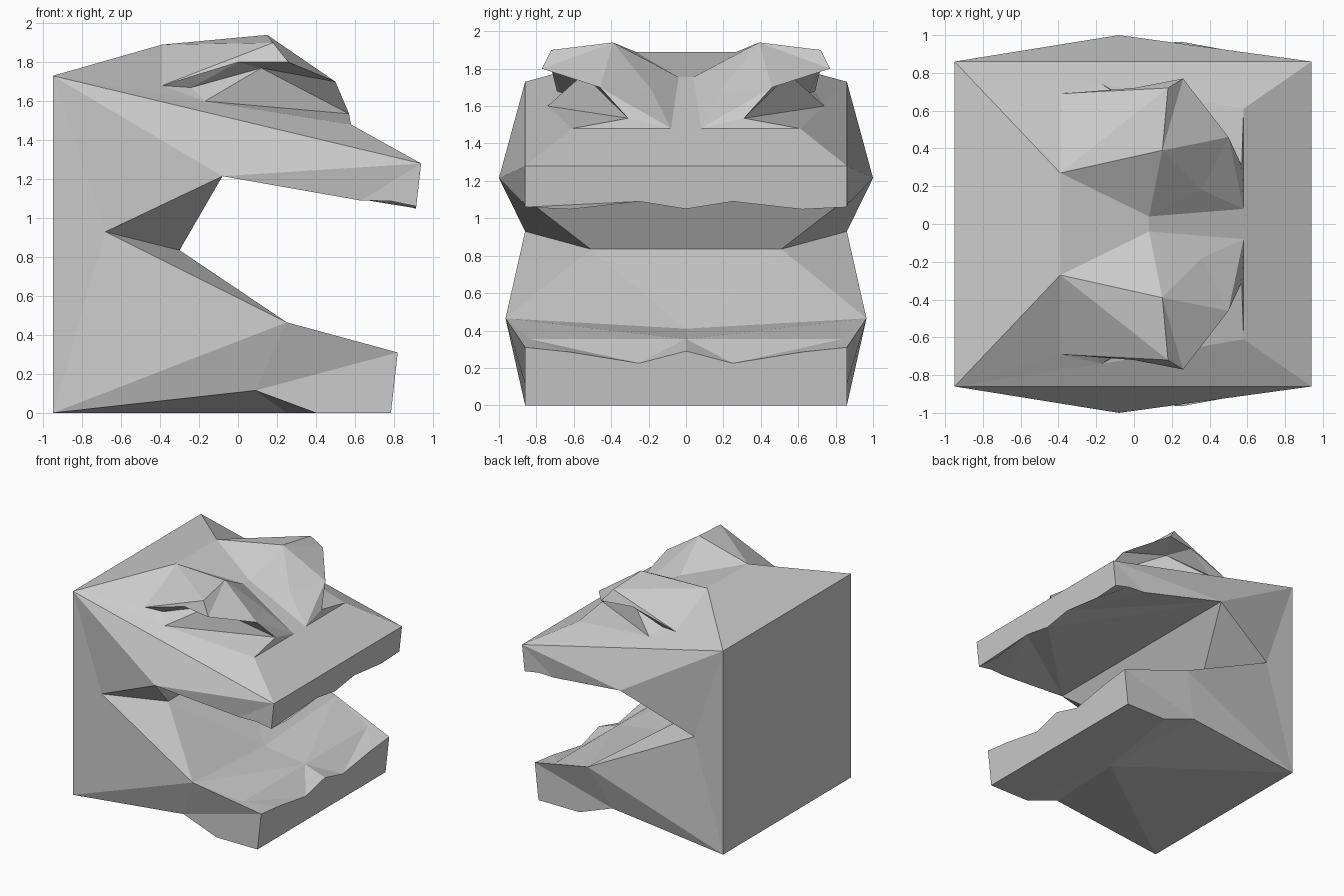
import bpy, bmesh

if "Cube" in bpy.data.objects:
    bpy.data.objects.remove(bpy.data.objects["Cube"])

bm = bmesh.new()
part = 0  # index of the part that new faces belong to


def mid(p):
    """Point moved onto the symmetry plane."""
    return (p[0], 0, p[2])


def panel(*pts):
    """One flat panel and its mirror image."""
    for s in (1, -1):
        f = bm.faces.new([bm.verts.new((x, y * s, z)) for x, y, z in pts])
        f.material_index = part


def fan(hub, *rim):
    """Triangles from a hub to a rim, on both sides."""
    for a, b in zip(rim, rim[1:]):
        panel(hub, a, b)


# Landmarks shared between parts
base, back, nose = (-.95, .86, 0), (-.95, .86, 1.73), (.94, .86, 1.28)
cheek, corner, throat = (-.08, 1, 1.215), (-.68, .86, .93), (-.3, .51, .835)
jaw, tongue = (.25, .965, .465), (.25, 0, .41)
crown, inner, bridge = (-.39, .27, 1.89), (.08, .04, 1.755), (.58, .08, 1.48)
tail, front = (-.39, .69, 1.68), (.5, .46, 1.7)
lash, bag = (-.17, .74, 1.6), (.58, .61, 1.48)
slit, eye = (-.24, .66, 1.67), (.12, .55, 1.77)

# Skull: sides, centre strip over the top, snout
fan(back, base, corner, cheek, nose, lash, tail, crown)
strip = [base, back, crown, inner, bridge]
for a, b in zip(strip, strip[1:]):
    panel(a, b, mid(b), mid(a))
panel(mid(bridge), bridge, bag, nose, mid(nose))
panel(lash, bag, nose)

# Upper lip: wavy edge, front and palate
part = 1
lip = [(.63, .88, 1.09), (.78, .87, 1.088), (.915, .86, 1.06),
       (.912, .62, 1.048), (.917, .25, 1.09), (.912, 0, 1.05)]
fan(cheek, nose, lip[0], lip[4], lip[5], mid(cheek))
panel(nose, *lip[2::-1])
panel(*lip[:5])
panel(nose, *lip[2:], mid(nose))

# Mouth lining
part = 2
fan(throat, mid(throat), mid(cheek), cheek, corner, jaw, tongue, mid(throat))

# Lower jaw: gum with dips, chin and underside
part = 3
gum = [(.82, .86, .31), (.817, .62, .285), (.81, .25, .225), (.817, 0, .29)]
fold, crease = (.63, .84, .355), (.63, 0, .355)
notch, heel, chin = (.09, .86, .115), (.4, .86, 0), (.785, .86, 0)
fan(jaw, corner, base, notch, gum[0], fold, crease, tongue)
fan(fold, *gum[:3], crease)
fan(crease, *gum[2:])
panel(notch, gum[0], chin, heel)
panel(*gum, mid(chin), chin)
fan((.25, 0, 0), mid(base), base, notch, heel, chin, mid(chin))

# Brows
part = 4
hump, tip, dent = (.18, .72, 1.9), (.26, .77, 1.8), (.36, .18, 1.68)
fan((.15, .39, 1.94), crown, hump, tip, front, dent, inner, crown)
fan(dent, inner, bridge, front)
fan((0, .72, 1.8), hump, tip, eye, slit, tail, hump)
panel(crown, tail, hump)
panel(tip, front, eye)

# Eyes and lower lids
part = 5
lid = (.57, .31, 1.535)
fan(lash, tail, slit, eye, lid, bag)
fan(lid, eye, front, bridge, bag)

# Weld into one shell so the normals agree, then split into named parts
bmesh.ops.remove_doubles(bm, verts=bm.verts[:], dist=.001)
bmesh.ops.recalc_face_normals(bm, faces=bm.faces[:])
names = ["skull", "upper_lip", "mouth", "lower_jaw", "brows", "eyes"]
for i, name in enumerate(names):
    piece = bm.copy()
    others = [f for f in piece.faces if f.material_index != i]
    bmesh.ops.delete(piece, geom=others, context='FACES')
    for f in piece.faces:
        f.material_index = 0
    mesh = bpy.data.meshes.new(name)
    piece.to_mesh(mesh)
    piece.free()
    bpy.context.collection.objects.link(bpy.data.objects.new(name, mesh))
bm.free()
